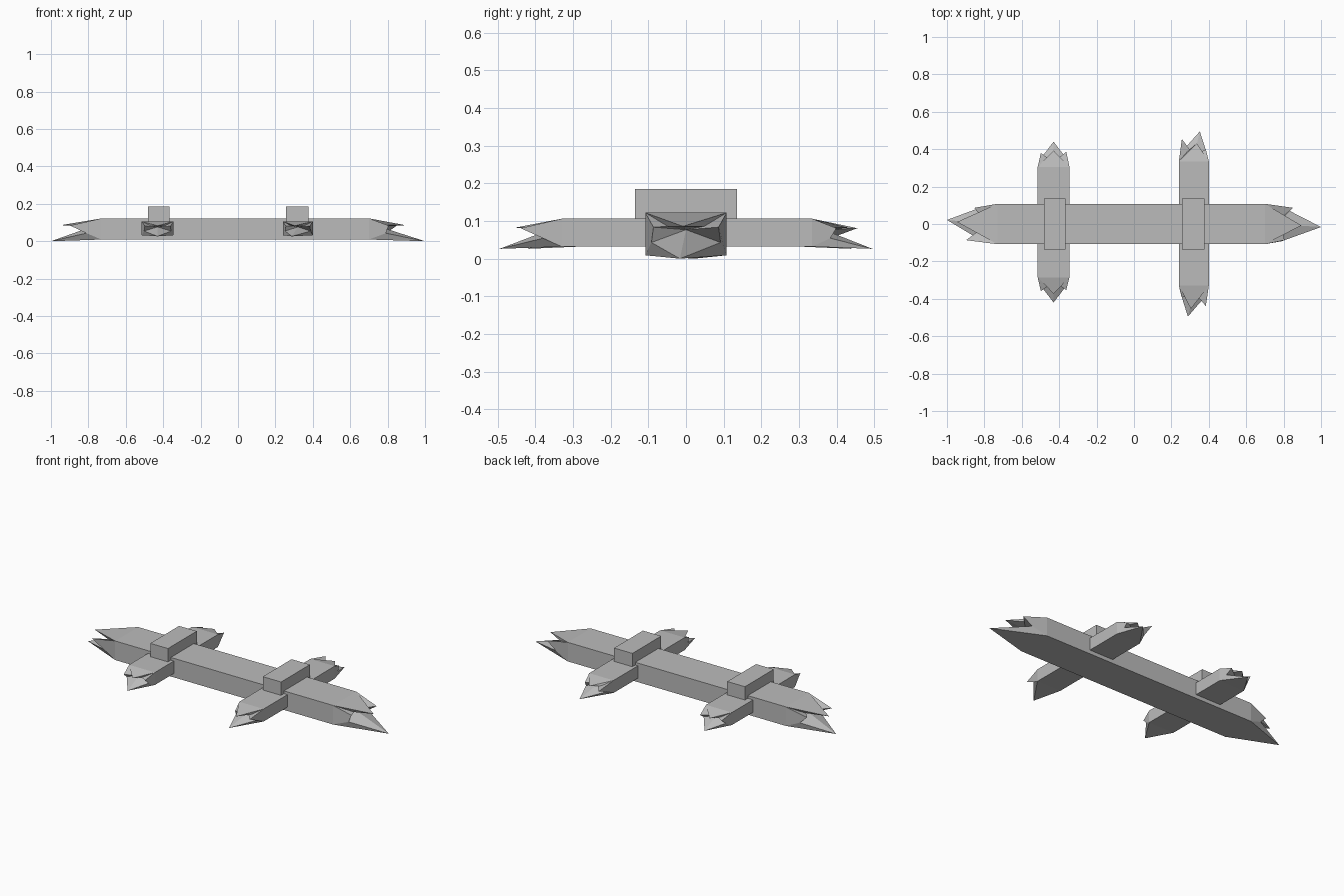
import bpy, bmesh
from mathutils import Vector

cube = bpy.data.objects.get("Cube")
if cube:
    bpy.data.objects.remove(cube, do_unlink=True)

grey = bpy.data.materials.new("plain grey")
grey.use_nodes = True
colour = (0.5, 0.5, 0.5, 1)
grey.diffuse_color = colour
grey.node_tree.nodes["Principled BSDF"].inputs["Base Color"].default_value = colour

UP = Vector((0, 0, 1))


def finish(name, bm):
    bmesh.ops.recalc_face_normals(bm, faces=bm.faces)
    mesh = bpy.data.meshes.new(name)
    bm.to_mesh(mesh)
    bm.free()
    mesh.materials.append(grey)
    bpy.context.collection.objects.link(bpy.data.objects.new(name, mesh))


def splintered_end(bm, centre, out, half, low, high, length, tip, left, mid, right):
    """Ragged end: one long low spike, three upper spikes, notches between.
    Returns the four corners where it meets the straight timber."""
    side = UP.cross(out)

    def vert(u, v, reach):
        return bm.verts.new(centre + side * u * half + out * reach * length
                            + UP * (low + v * (high - low)))

    b0, b1, t1, t0 = [vert(u, v, 0) for u, v in ((-1, 0), (1, 0), (1, 1), (-1, 1))]
    point = vert(tip, -0.08, 1)
    l_notch, r_notch = vert(0.85, 0.3, 0.3), vert(-0.85, 0.3, 0.3)
    l_spike, r_spike = vert(0.8, 0.66, left), vert(-0.8, 0.66, right)
    l_gap, r_gap = vert(0.45, 0.68, 0.32), vert(-0.45, 0.68, 0.32)
    top = vert(tip * 0.5, 0.68, mid)
    core = vert(0, 0.6, 0.2)
    for face in ((b0, b1, point), (b1, l_notch, point), (b1, t1, l_spike, l_notch),
                 (t1, l_gap, l_spike), (t1, top, l_gap), (t1, t0, top),
                 (t0, r_gap, top), (t0, r_spike, r_gap),
                 (b0, t0, r_spike, r_notch), (b0, r_notch, point)):
        bm.faces.new(face)
    # broken inner faces
    ring = [point, l_notch, l_spike, l_gap, top, r_gap, r_spike, r_notch]
    for a, b in zip(ring, ring[1:] + ring[:1]):
        bm.faces.new((a, b, core))
    return b0, b1, t1, t0


def timber(name, origin, axis, half, low, high, ends):
    bm = bmesh.new()
    corners = []
    for sign, (start, *shape) in zip((1, -1), ends):
        out = axis * sign
        corners.append(splintered_end(bm, origin + out * start, out, half, low, high, *shape))
    a, b = corners
    b = (b[1], b[0], b[3], b[2])
    for i in range(4):
        j = (i + 1) % 4
        bm.faces.new((a[i], a[j], b[j], b[i]))
    finish(name, bm)


def block(name, x, half_x, half_y, low, high):
    bm = bmesh.new()
    bmesh.ops.create_cube(bm, size=1)
    for v in bm.verts:
        v.co = (x + v.co.x * 2 * half_x, v.co.y * 2 * half_y,
                (low + high) / 2 + v.co.z * (high - low))
    finish(name, bm)


X, Y = Vector((1, 0, 0)), Vector((0, 1, 0))

# Each end: start, length, tip offset, left / middle / right spike reach
timber("main_beam", Vector(), X, 0.108, 0.009, 0.122,
       [(0.7, 0.3, -0.15, 0.5, 0.65, 0.35), (0.73, 0.27, -0.2, 0.62, 0.8, 0.46)])
timber("right_cross_beam", Vector((-0.43, 0, 0)), Y, 0.085, 0.032, 0.106,
       [(0.305, 0.135, 0, 0.55, 0.65, 0.6), (0.285, 0.135, 0, 0.5, 0.65, 0.55)])
timber("left_cross_beam", Vector((0.32, 0, 0)), Y, 0.08, 0.032, 0.106,
       [(0.335, 0.16, -0.4, 0.75, 0.6, 0.4), (0.33, 0.165, -0.4, 0.66, 0.75, 0.38)])

# Clamping blocks on top of each crossing
block("right_top_block", -0.423, 0.058, 0.135, 0.1, 0.185)
block("left_top_block", 0.317, 0.06, 0.135, 0.1, 0.185)
